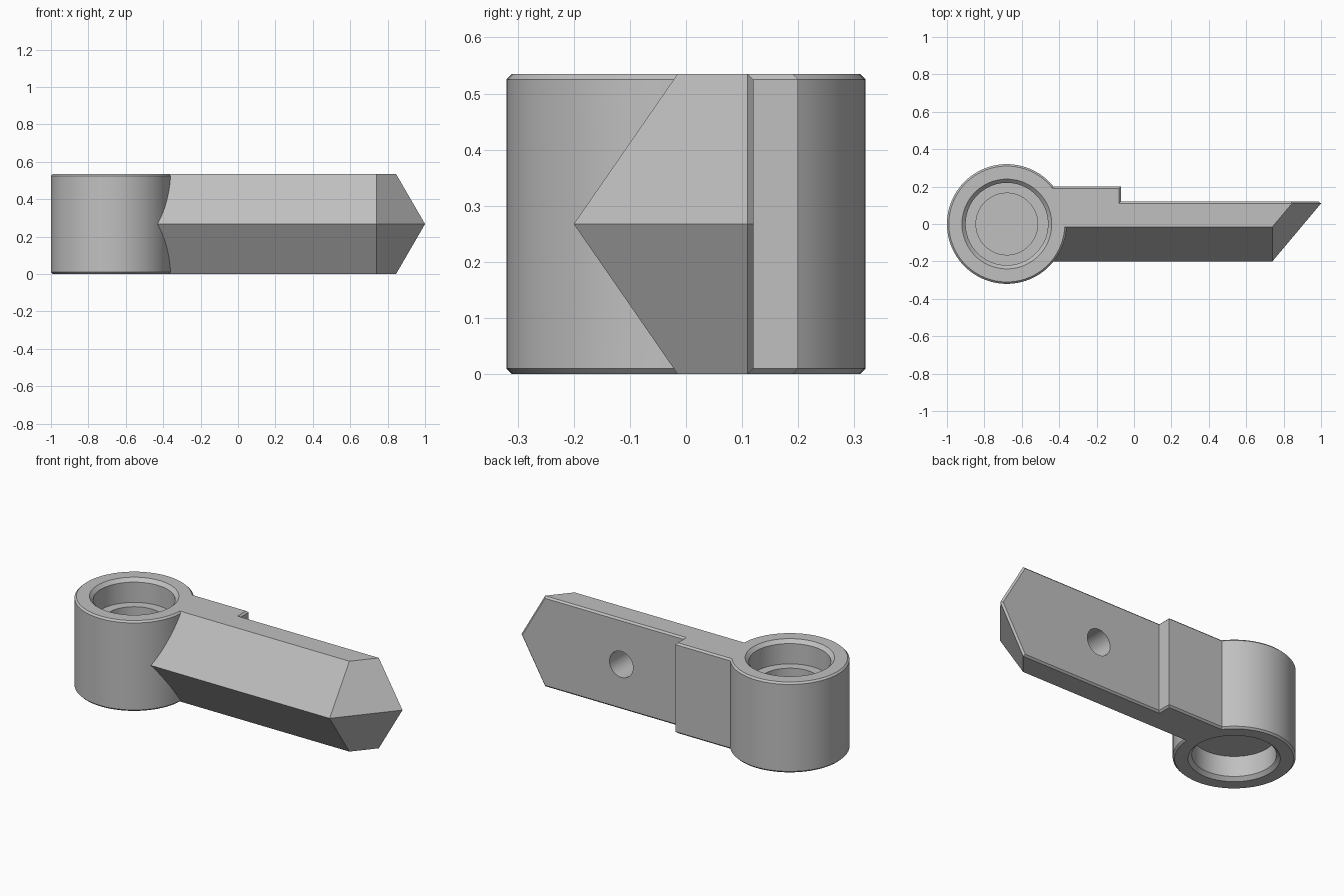
import bpy, bmesh, math

old = bpy.data.objects.get("Cube")
if old:
    bpy.data.objects.remove(old, do_unlink=True)

H = 0.535          # overall height
MID = H / 2
C = 0.01           # edge chamfer
HUB_X = -0.68
SEGMENTS = 96

grey = bpy.data.materials.new("plain_grey")
grey.use_nodes = True
colour = (0.53, 0.53, 0.53, 1)
grey.diffuse_color = colour
grey.node_tree.nodes["Principled BSDF"].inputs["Base Color"].default_value = colour


def finish(name, bm):
    bmesh.ops.recalc_face_normals(bm, faces=bm.faces)
    mesh = bpy.data.meshes.new(name)
    bm.to_mesh(mesh)
    bm.free()
    mesh.materials.append(grey)
    obj = bpy.data.objects.new(name, mesh)
    bpy.context.collection.objects.link(obj)
    return obj


def lathe(name, profile, segments=SEGMENTS):
    """Turn a (radius, height) profile around z and close both ends."""
    bm = bmesh.new()
    rings = []
    for r, z in profile:
        angles = [math.tau * i / segments for i in range(segments)]
        rings.append([bm.verts.new((r * math.cos(a), r * math.sin(a), z)) for a in angles])
    for low, high in zip(rings, rings[1:]):
        for i in range(segments):
            j = (i + 1) % segments
            bm.faces.new((low[i], low[j], high[j], high[i]))
    bm.faces.new(rings[0])
    bm.faces.new(rings[-1])
    return finish(name, bm)


def hull(name, points):
    """Convex solid from its corner points, with flat faces merged."""
    bm = bmesh.new()
    for p in points:
        bm.verts.new(p)
    bmesh.ops.convex_hull(bm, input=bm.verts)
    bmesh.ops.dissolve_limit(bm, angle_limit=math.radians(0.5),
                             verts=bm.verts, edges=bm.edges)
    return finish(name, bm)


def combine(target, other, operation):
    mod = target.modifiers.new(operation.lower(), "BOOLEAN")
    mod.operation = operation
    mod.solver = "EXACT"
    mod.object = other
    bpy.context.view_layer.update()
    bpy.context.view_layer.objects.active = target
    bpy.ops.object.modifier_apply(modifier=mod.name)
    bpy.data.objects.remove(other, do_unlink=True)


# Round hub with chamfered rims
R = 0.32
body = lathe("lever_arm_with_hub", [(R - C, 0), (R, C), (R, H - C), (R - C, H)])
body.location.x = HUB_X

# Arm: wedge-fronted bar with a slanted, pointed end
arm_points = [(HUB_X, -0.2, MID), (0.74, -0.2, MID), (1, 0.11, MID), (0.988, 0.12, MID)]
for z, inner_z in ((0, C), (H, H - C)):
    arm_points += [(HUB_X, -0.015, z), (HUB_X, 0.11, z), (HUB_X, 0.12, inner_z),
                   (0.74, -0.015, z), (0.845, 0.11, z), (0.839, 0.12, inner_z)]
arm = hull("arm", arm_points)

# Thicker shoulder beside the hub, chamfered above and below
shoulder_points = []
for z, inset in ((0, C), (C, 0), (H - C, 0), (H, C)):
    for x in (HUB_X, -0.07 - inset):
        for y in (0, 0.2 - inset):
            shoulder_points.append((x, y, z))
shoulder = hull("shoulder", shoulder_points)

combine(body, arm, "UNION")
combine(body, shoulder, "UNION")

# Bearing seats: lower one is plain, upper one has a narrower bore under it
SEAT, RIM, DEPTH = 0.22, 0.24, 0.14
lower_seat = lathe("lower_seat_cutter",
                   [(RIM + C, -C), (SEAT, RIM - SEAT), (SEAT, DEPTH)])
upper_seat = lathe("upper_seat_cutter",
                   [(0.165, DEPTH + C), (0.165, H - DEPTH), (SEAT, H - DEPTH),
                    (SEAT, H - RIM + SEAT), (RIM + C, H + C)])
for cutter in (lower_seat, upper_seat):
    cutter.location.x = HUB_X
    combine(body, cutter, "DIFFERENCE")

# Blind screw hole in the back of the arm
screw_hole = lathe("screw_hole_cutter", [(0.077, 0), (0.077, 0.25)], 48)
screw_hole.rotation_euler.x = -math.pi / 2
screw_hole.location = (0.34, -0.08, MID)
combine(body, screw_hole, "DIFFERENCE")

# Smooth round walls, crisp edges
bpy.ops.object.select_all(action="DESELECT")
body.select_set(True)
bpy.context.view_layer.objects.active = body
bpy.ops.object.shade_smooth_by_angle(angle=math.radians(25))
